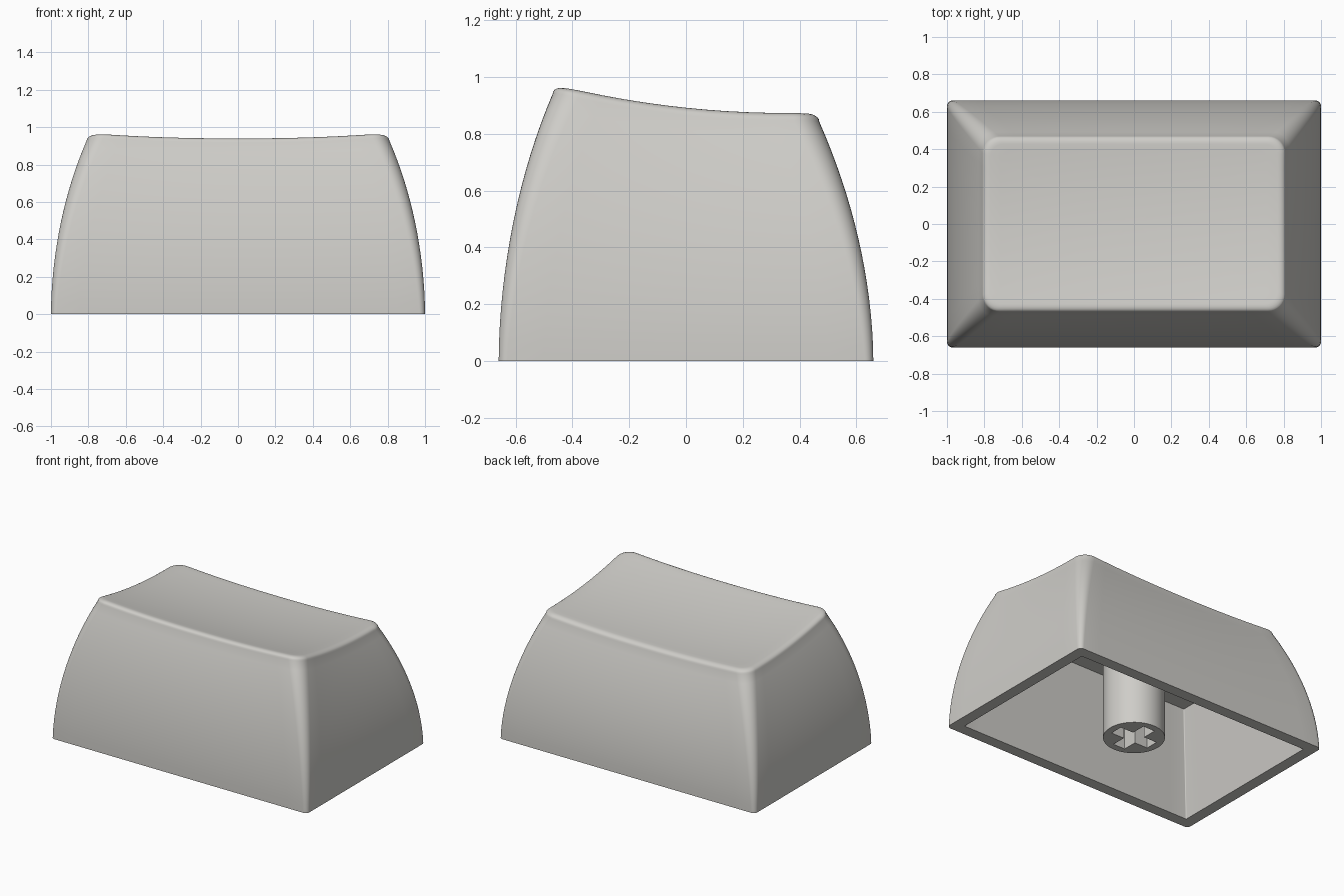
import bpy, bmesh, math

if "Cube" in bpy.data.objects:
    bpy.data.objects.remove(bpy.data.objects["Cube"])

grey = bpy.data.materials.new("warm light grey")
grey.diffuse_color = (0.62, 0.61, 0.58, 1)
grey.use_nodes = True
grey.node_tree.nodes["Principled BSDF"].inputs["Base Color"].default_value = grey.diffuse_color

NX, NY, NC = 16, 10, 8          # segments on long side, short side, corner


def top_z(x, y):
    """Dished, sloping top surface."""
    return 0.866 - 0.105 * y + 0.149 * y * y + 0.027 * (abs(x) / 0.78) ** 2.2


def outline(hx, hy, r):
    """Rounded rectangle with a fixed number of points."""
    pts = []
    for k, (sx, sy) in enumerate([(1, 1), (-1, 1), (-1, -1), (1, -1)]):
        cx, cy = sx * (hx - r), sy * (hy - r)
        for i in range(NC + 1):
            a = math.pi / 2 * (k + i / NC)
            pts.append((cx + r * math.cos(a), cy + r * math.sin(a)))
        # straight run towards the next corner
        n = NX if k % 2 == 0 else NY
        ex, ey = pts[-1]
        tx, ty = (-2 * cx, 0) if k % 2 == 0 else (0, -2 * cy)
        pts += [(ex + tx * j / n, ey + ty * j / n) for j in range(1, n)]
    return pts


def finish(bm, name):
    bmesh.ops.recalc_face_normals(bm, faces=bm.faces)
    me = bpy.data.meshes.new(name)
    bm.to_mesh(me)
    bm.free()
    me.materials.append(grey)
    ob = bpy.data.objects.new(name, me)
    bpy.context.collection.objects.link(ob)
    bpy.ops.object.select_all(action='DESELECT')
    ob.select_set(True)
    bpy.context.view_layer.objects.active = ob
    bpy.ops.object.shade_smooth_by_angle(angle=math.radians(35))
    return ob


# Cap shell: cavity, bottom rim, curved flanks, rounded edge, dished top
rings = []
for hx, hy, z in [(0.80, 0.46, 0.71), (0.92, 0.58, 0)]:
    rings.append([(x, y, z) for x, y in outline(hx, hy, 0.006)])
for i in range(17):
    t = i / 16
    inset = t ** 1.85
    pts = outline(1 - 0.19 * inset, 0.66 - 0.19 * inset, 0.03 + 0.06 * t)
    rings.append([(x, y, t * (top_z(x, y) - 0.03)) for x, y in pts])
for i in range(1, 6):
    a = math.pi / 2 * i / 5
    d, drop = 0.042 * (1 - math.cos(a)), 0.03 * (1 - math.sin(a))
    pts = outline(0.81 - d, 0.47 - d, 0.09 - d * 0.5)
    rings.append([(x, y, top_z(x, y) - drop) for x, y in pts])
for i in range(1, 14):
    s = 1 - i / 14
    pts = outline(0.768 * s, 0.428 * s, 0.069 * s)
    rings.append([(x, y, top_z(x, y)) for x, y in pts])

bm = bmesh.new()
loops = [[bm.verts.new(p) for p in ring] for ring in rings]
n = len(loops[0])
for a, b in zip(loops, loops[1:]):
    for j in range(n):
        k = (j + 1) % n
        bm.faces.new((a[j], a[k], b[k], b[j]))
bm.faces.new(loops[0])                      # cavity ceiling
centre = bm.verts.new((0, 0, top_z(0, 0)))  # middle of the dish
for j in range(n):
    bm.faces.new((loops[-1][j], loops[-1][(j + 1) % n], centre))
finish(bm, "cap_shell")

# Stem: round post with a cross-shaped socket in its lower end
R, L, W, DEPTH, TOP = 0.197, 0.148, 0.046, 0.3, 0.73
circle = [(R * math.cos(math.tau * i / 48), R * math.sin(math.tau * i / 48)) for i in range(48)]
cross = []
for q in range(4):
    c, s = round(math.cos(q * math.pi / 2)), round(math.sin(q * math.pi / 2))
    cross += [(x * c - y * s, x * s + y * c) for x, y in [(L, -W), (L, W), (W, W)]]

bm = bmesh.new()
edges = []
for pts, height in ((circle, TOP), (cross, DEPTH)):
    low = [bm.verts.new((x, y, 0)) for x, y in pts]
    high = [bm.verts.new((x, y, height)) for x, y in pts]
    m = len(pts)
    for j in range(m):
        k = (j + 1) % m
        bm.faces.new((low[j], low[k], high[k], high[j]))
        edges.append(bm.edges.get((low[j], low[k])))
    bm.faces.new(high)
bmesh.ops.triangle_fill(bm, edges=edges, use_beauty=True, normal=(0, 0, -1))
finish(bm, "stem")
